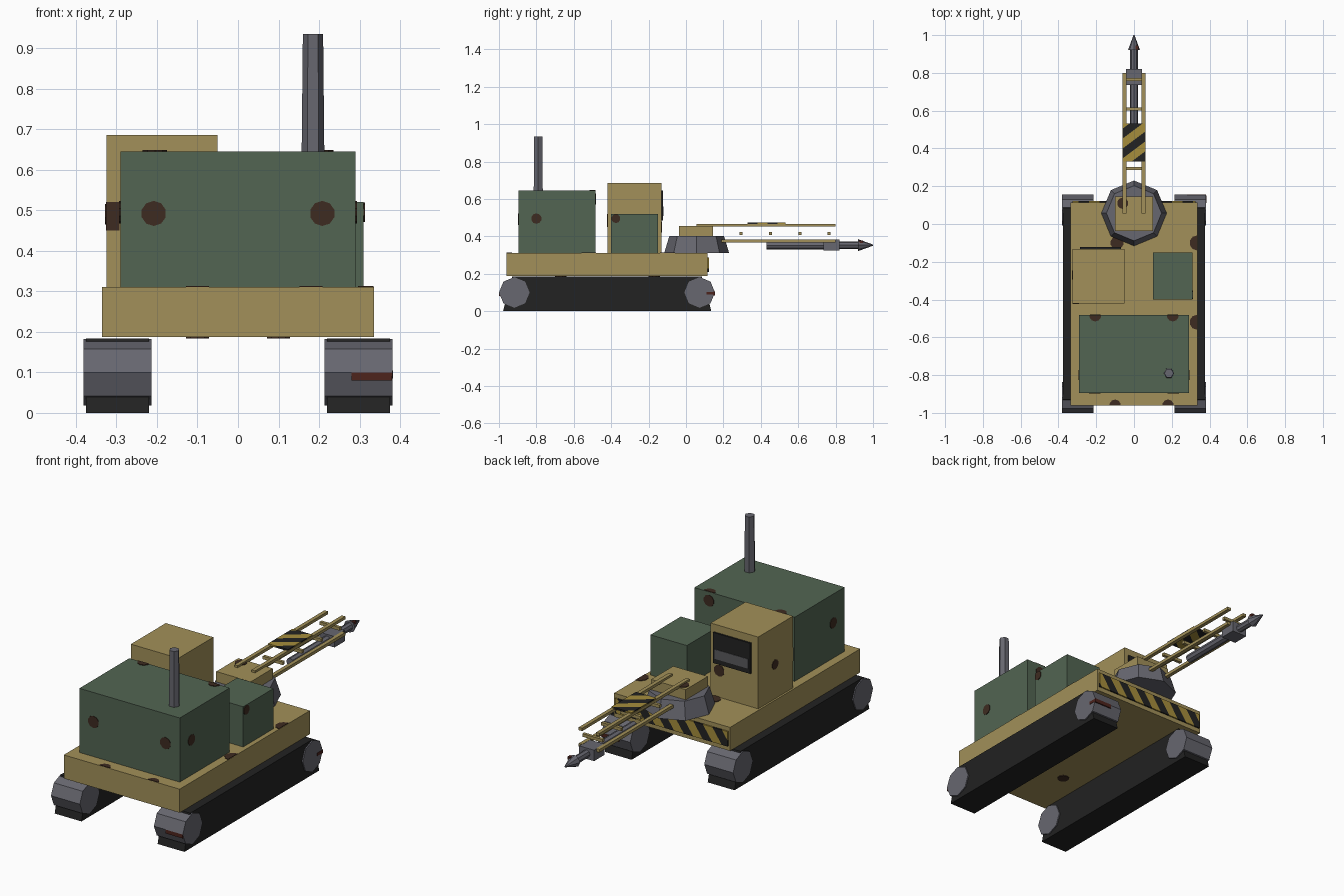
import bpy, bmesh, math
from mathutils import Vector, Matrix

if "Cube" in bpy.data.objects:
    bpy.data.objects.remove(bpy.data.objects["Cube"])


def mat(name, r, g, b):
    m = bpy.data.materials.new(name)
    m.diffuse_color = (r, g, b, 1)
    m.use_nodes = True
    m.node_tree.nodes["Principled BSDF"].inputs["Base Color"].default_value = m.diffuse_color
    return m


SAND = mat("sand_paint", 0.36, 0.28, 0.10)
GREEN = mat("green_paint", 0.085, 0.13, 0.085)
STEEL = mat("steel", 0.135, 0.135, 0.16)
RUBBER = mat("black_rubber", 0.016, 0.016, 0.016)
RUST = mat("rust", 0.048, 0.024, 0.015)
RED = mat("red_rust", 0.075, 0.017, 0.012)
YELLOW = mat("hazard_yellow", 0.38, 0.27, 0.045)
DUST = mat("window_dust", 0.10, 0.10, 0.11)


def finish(name, bm, *mats):
    bmesh.ops.recalc_face_normals(bm, faces=bm.faces[:])
    me = bpy.data.meshes.new(name)
    bm.to_mesh(me)
    bm.free()
    for m in mats:
        me.materials.append(m)
    ob = bpy.data.objects.new(name, me)
    bpy.context.collection.objects.link(ob)
    return ob


def box_bm(lo, hi):
    bm = bmesh.new()
    bmesh.ops.create_cube(bm, size=1)
    lo, hi = Vector(lo), Vector(hi)
    for v in bm.verts:
        v.co = (lo + hi) / 2 + v.co * (hi - lo)
    return bm


def box(name, lo, hi, m):
    return finish(name, box_bm(lo, hi), m)


def cyl(name, p0, p1, r0, r1, n, m, spin=0.0):
    """Faceted cylinder or cone from p0 to p1."""
    p0, p1 = Vector(p0), Vector(p1)
    d = p1 - p0
    rot = d.to_track_quat('Z', 'Y').to_matrix().to_4x4()
    bm = bmesh.new()
    bmesh.ops.create_cone(bm, cap_ends=True, segments=n, radius1=r0, radius2=r1, depth=d.length,
                          matrix=Matrix.Translation((p0 + p1) / 2) @ rot @ Matrix.Rotation(spin, 4, 'Z'))
    return finish(name, bm, m)


def patch(name, c, normal, r, down=None, m=RUST):
    """Thin stain on a wall; 'down' keeps only the half disc on that side."""
    n = Vector(normal)
    rot = n.to_track_quat('Z', 'Y').to_matrix().to_4x4()
    bm = bmesh.new()
    bmesh.ops.create_cone(bm, cap_ends=True, segments=10, radius1=r, radius2=r, depth=0.004,
                          matrix=Matrix.Translation(Vector(c) + n * 0.001) @ rot)
    if down:
        d = Vector(down)
        bmesh.ops.bisect_plane(bm, geom=bm.verts[:] + bm.edges[:] + bm.faces[:],
                               plane_co=c, plane_no=-d, clear_outer=True)
        bmesh.ops.holes_fill(bm, edges=bm.edges[:])
    return finish(name, bm, m)


def hazard_plate(name, lo, hi, diag, pitch, phase=0.0):
    """Plate cut along diagonals, alternate bands painted black."""
    bm = box_bm(lo, hi)
    d = Vector(diag).normalized()
    for k in range(-30, 31):
        bmesh.ops.bisect_plane(bm, geom=bm.verts[:] + bm.edges[:] + bm.faces[:],
                               plane_co=d * (k * pitch + phase), plane_no=d)
    for f in bm.faces:
        f.material_index = math.floor((f.calc_center_median().dot(d) - phase) / pitch) % 2
    return finish(name, bm, YELLOW, RUBBER)


# Hull, engine housing, cab and side locker
box("chassis", (-0.335, -0.96, 0.187), (0.335, 0.115, 0.31), SAND)
box("engine_housing", (-0.29, -0.895, 0.31), (0.29, -0.483, 0.645), GREEN)
box("cab", (-0.325, -0.42, 0.31), (-0.05, -0.132, 0.685), SAND)
box("side_locker", (0.10, -0.40, 0.31), (0.31, -0.15, 0.52), GREEN)
cyl("exhaust_pipe", (0.185, -0.79, 0.64), (0.185, -0.79, 0.935), 0.028, 0.025, 6, STEEL, math.pi / 6)
hazard_plate("bumper_stripes", (-0.325, 0.115, 0.21), (0.325, 0.122, 0.288), (1, 0, -0.7), 0.045)

# Cab window with dust settled on the lower part
box("cab_window", (-0.285, -0.132, 0.485), (-0.07, -0.123, 0.645), RUBBER)
box("window_dust_strip", (-0.275, -0.124, 0.51), (-0.08, -0.121, 0.56), DUST)

# Crawler tracks and end wheels
for side, s in (("right", 1), ("left", -1)):
    prof = [(-0.978, 0), (0.135, 0), (0.125, 0.04), (0.085, 0.184), (-0.93, 0.184), (-0.968, 0.04)]
    bm = bmesh.new()
    f = bm.faces.new([bm.verts.new((s * 0.22, y, z)) for y, z in prof])
    ext = bmesh.ops.extrude_face_region(bm, geom=[f])
    bmesh.ops.translate(bm, vec=(s * 0.155, 0, 0),
                        verts=[e for e in ext["geom"] if isinstance(e, bmesh.types.BMVert)])
    finish(side + "_track", bm, RUBBER)
    for end, y in (("front", -0.918), ("back", 0.073)):
        cyl(f"{side}_{end}_wheel", (s * 0.214, y, 0.10), (s * 0.381, y, 0.10), 0.082, 0.082, 8, STEEL)
# Red streaks on the right wheels
box("wheel_streak_front", (0.28, -1.0, 0.08), (0.38, -0.992, 0.10), RED)
box("wheel_streak_back", (0.28, 0.145, 0.085), (0.382, 0.155, 0.105), RED)
box("wheel_streak_side", (0.378, 0.11, 0.088), (0.383, 0.152, 0.103), RED)

# Turret base and arm mount
cyl("turret_base", (0, 0.057, 0.312), (0, 0.057, 0.402), 0.173, 0.146, 8, STEEL)
box("arm_mount", (-0.10, -0.037, 0.40), (0.10, 0.145, 0.456), SAND)

# Lattice arm: four rails, cross bars, striped cover
for s in (-1, 1):
    a, b = sorted((s * 0.040, s * 0.060))
    box("upper_rail", (a, 0.055, 0.452), (b, 0.80, 0.467), SAND)
    box("lower_rail", (a, 0.19, 0.367), (b, 0.80, 0.383), SAND)
for y in (0.295, 0.452, 0.61, 0.765):
    box("cross_bar", (-0.058, y - 0.008, 0.408), (0.058, y + 0.008, 0.424), SAND)
hazard_plate("arm_stripes", (-0.058, 0.33, 0.464), (0.058, 0.533, 0.473), (-0.75, 1, 0), 0.042, 0.02)

# Drill hung at the end of the arm
cyl("drill_piston", (0, 0.43, 0.352), (0, 0.745, 0.352), 0.022, 0.022, 8, STEEL)
box("drill_body", (-0.043, 0.735, 0.325), (0.043, 0.82, 0.382), STEEL)
cyl("drill_shaft", (0, 0.81, 0.353), (0, 0.93, 0.353), 0.02, 0.02, 8, STEEL)
cyl("drill_tip", (0, 0.92, 0.353), (0, 1.0, 0.353), 0.032, 0.003, 8, STEEL)
box("tip_stain", (0.008, 0.925, 0.365), (0.023, 0.945, 0.379), RED)

# Rust stains on the hull and housings
X, Y, Z = Vector((1, 0, 0)), Vector((0, 1, 0)), Vector((0, 0, 1))
for s in (-1, 1):
    patch("engine_front_stain", (s * 0.208, -0.895, 0.492), -Y, 0.031)
    patch("engine_back_stain", (s * 0.205, -0.483, 0.60), Y, 0.03)
    patch("engine_top_stain", (s * 0.205, -0.484, 0.645), Z, 0.032, -Y)
    patch("engine_side_stain", (s * 0.29, -0.80, 0.495), s * X, 0.028)
    patch("deck_front_stain", (s * 0.14 + 0.04, -0.959, 0.31), Z, 0.03, Y)
    patch("belly_stain", (s * 0.1, -0.42 + s * 0.25, 0.187), -Z, 0.03)
for y in (-0.52, -0.10):
    patch("deck_side_stain", (0.334, y, 0.31), Z, 0.04, -X)
patch("deck_center_stain", (-0.09, -0.10, 0.31), Z, 0.035)
patch("locker_stain", (0.31, -0.375, 0.495), X, 0.024)
patch("cab_side_stain", (-0.325, -0.27, 0.49), -X, 0.025)
patch("cab_back_stain", (-0.10, -0.132, 0.45), Y, 0.03)
box("cab_front_stain", (-0.326, -0.423, 0.45), (-0.292, -0.419, 0.52), RUST)
patch("mount_stain", (-0.06, 0.11, 0.456), Z, 0.03)
